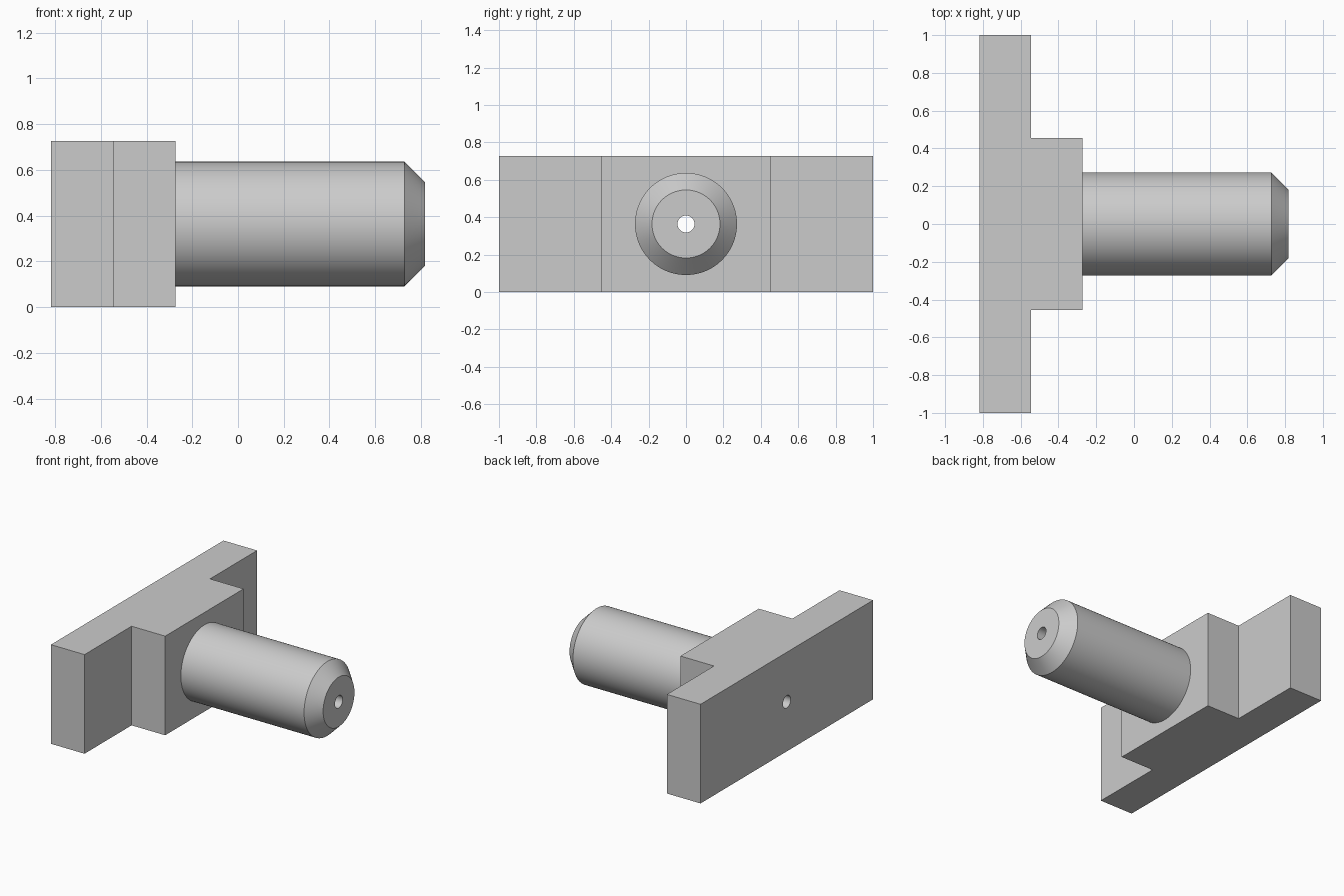
import bpy
import bmesh
from math import radians
from mathutils import Matrix, Vector

cube = bpy.data.objects.get("Cube")
if cube:
    bpy.data.objects.remove(cube, do_unlink=True)

U = 1 / 11                      # design module: every size is a multiple of it
HEIGHT = 8 * U
AXIS_Z = HEIGHT / 2
BACK, STEP, FACE, CHAMFER, TIP = (n * U for n in (-9, -6, -3, 8, 9))

steel = bpy.data.materials.new("grey_steel")
steel.use_nodes = True
grey = (0.6, 0.6, 0.6, 1)
steel.diffuse_color = grey
steel.node_tree.nodes["Principled BSDF"].inputs["Base Color"].default_value = grey


def finish(name, bm):
    bmesh.ops.recalc_face_normals(bm, faces=bm.faces)
    mesh = bpy.data.meshes.new(name)
    bm.to_mesh(mesh)
    bm.free()
    mesh.materials.append(steel)
    obj = bpy.data.objects.new(name, mesh)
    bpy.context.collection.objects.link(obj)
    return obj


def extrude_profile(name, points, height):
    bm = bmesh.new()
    face = bm.faces.new([bm.verts.new((x, y, 0)) for x, y in points])
    new = bmesh.ops.extrude_face_region(bm, geom=[face])["geom"]
    verts = [v for v in new if isinstance(v, bmesh.types.BMVert)]
    bmesh.ops.translate(bm, verts=verts, vec=(0, 0, height))
    return finish(name, bm)


def turn_profile(name, points, sides):
    """Solid of revolution about the x axis line at AXIS_Z, with flat ends."""
    bm = bmesh.new()
    ring = [Matrix.Rotation(radians(360 * i / sides), 3, "X") for i in range(sides)]
    loops = [[bm.verts.new(m @ Vector((0, 0, r)) + Vector((x, 0, AXIS_Z)))
              for m in ring] for x, r in points]
    for a, b in zip(loops, loops[1:]):
        for i in range(sides):
            j = (i + 1) % sides
            bm.faces.new((a[i], a[j], b[j], b[i]))
    bm.faces.new(loops[0])
    bm.faces.new(loops[-1])
    return finish(name, bm)


def combine(target, tool, operation):
    mod = target.modifiers.new(operation.lower(), "BOOLEAN")
    mod.operation, mod.object, mod.solver = operation, tool, "EXACT"
    bpy.context.view_layer.objects.active = target
    bpy.ops.object.modifier_apply(modifier=mod.name)
    bpy.data.objects.remove(tool, do_unlink=True)


# Stepped plate: half outline mirrored across y = 0
half = [(BACK, 11 * U), (STEP, 11 * U), (STEP, 5 * U), (FACE, 5 * U)]
outline = half + [(x, -y) for x, y in reversed(half)]
body = extrude_profile("stepped_plate_with_pin", outline, HEIGHT)

# Chamfered pin, rooted inside the plate
pin = turn_profile("pin", [(STEP, 3 * U), (CHAMFER, 3 * U), (TIP, 2 * U)], 96)
combine(body, pin, "UNION")

# Bore through the whole length
bore = turn_profile("bore", [(BACK - U, U / 2), (TIP + U, U / 2)], 48)
combine(body, bore, "DIFFERENCE")

bpy.ops.object.select_all(action="DESELECT")
body.select_set(True)
bpy.context.view_layer.objects.active = body
bpy.ops.object.shade_smooth_by_angle(angle=radians(30))
